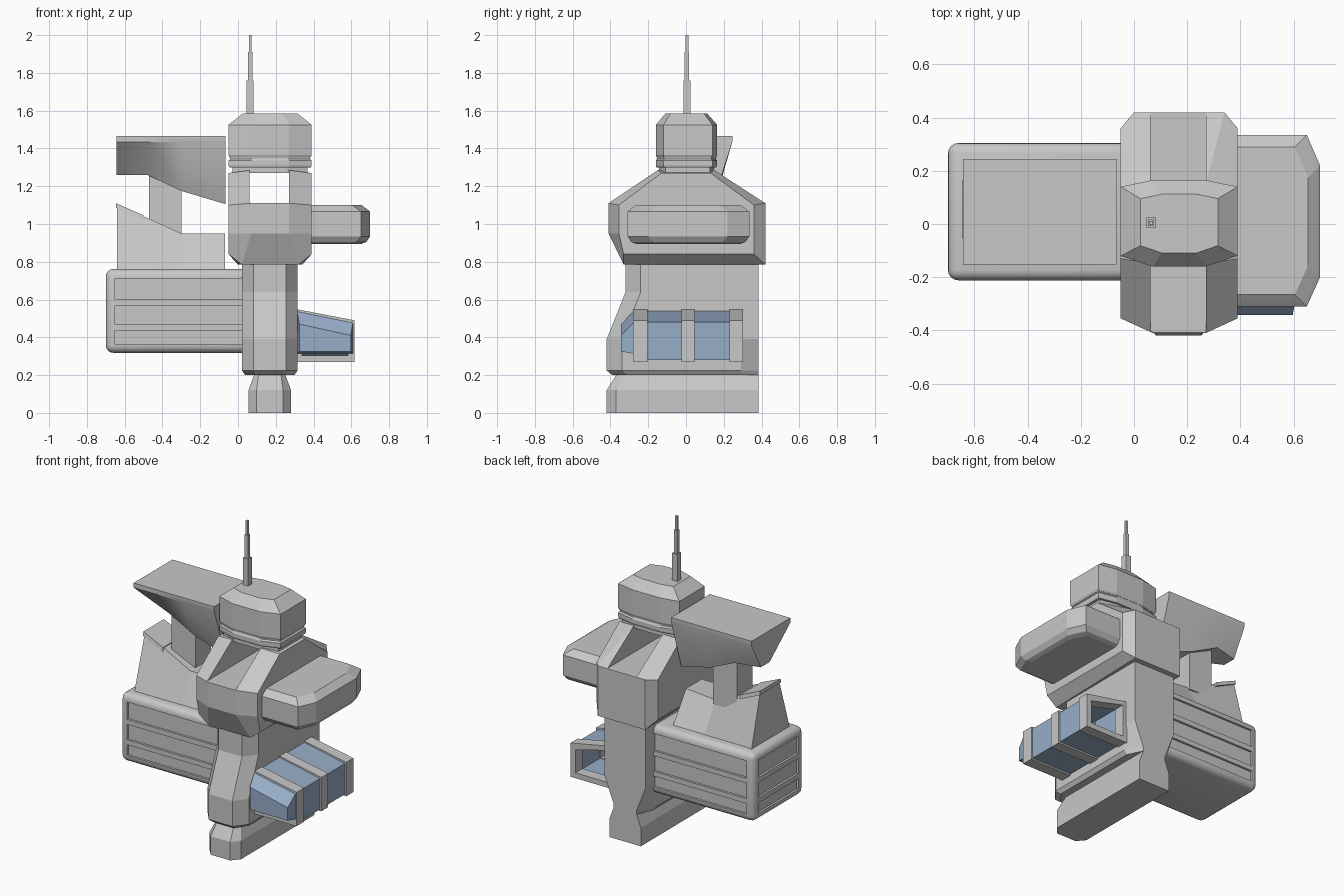
import bpy
import bmesh

if "Cube" in bpy.data.objects:
    bpy.data.objects.remove(bpy.data.objects["Cube"])


def material(name, rgb):
    mat = bpy.data.materials.new(name)
    mat.use_nodes = True
    mat.diffuse_color = (*rgb, 1)
    for node in mat.node_tree.nodes:
        if node.type == 'BSDF_PRINCIPLED':
            node.inputs["Base Color"].default_value = (*rgb, 1)
    return mat


GREY = material("light grey", (.58, .58, .58))
BLUE = material("glass blue", (.31, .42, .58))


def finish(name, bm, mat=GREY, smooth=False):
    """Turn a bmesh into a named, coloured object."""
    bmesh.ops.recalc_face_normals(bm, faces=bm.faces)
    mesh = bpy.data.meshes.new(name)
    bm.to_mesh(mesh)
    bm.free()
    mesh.materials.append(mat)
    obj = bpy.data.objects.new(name, mesh)
    bpy.context.collection.objects.link(obj)
    if smooth:
        activate(obj)
        bpy.ops.object.shade_smooth_by_angle()
    return obj


def activate(obj):
    bpy.ops.object.select_all(action='DESELECT')
    obj.select_set(True)
    bpy.context.view_layer.objects.active = obj


def loft(name, rings, mat=GREY, closed=False, smooth=False):
    """Bridge rings of points; cap the ends, or join last to first."""
    bm = bmesh.new()
    loops = [[bm.verts.new(p) for p in ring] for ring in rings]
    pairs = list(zip(loops, loops[1:]))
    if closed:
        pairs.append((loops[-1], loops[0]))
    else:
        bm.faces.new(loops[0])
        bm.faces.new(loops[-1])
    for a, b in pairs:
        for i in range(len(a)):
            j = (i + 1) % len(a)
            bm.faces.new((a[i], a[j], b[j], b[i]))
    return finish(name, bm, mat, smooth)


def add_box(bm, x, y, z):
    """Add a box given its x, y and z ranges."""
    made = bmesh.ops.create_cube(bm, size=1)["verts"]
    for v in made:
        for axis, (lo, hi) in enumerate((x, y, z)):
            v.co[axis] = hi if v.co[axis] > 0 else lo


def box(name, x, y, z):
    bm = bmesh.new()
    add_box(bm, x, y, z)
    return finish(name, bm)


def cut(obj, cutter):
    """Subtract the cutter and remove it."""
    cutter.hide_render = True
    mod = obj.modifiers.new("cut", 'BOOLEAN')
    mod.operation = 'DIFFERENCE'
    mod.solver = 'EXACT'
    mod.object = cutter
    activate(obj)
    bpy.ops.object.modifier_apply(modifier="cut")
    bpy.data.objects.remove(cutter)


# Central column and foot: plan with a chamfered front, optional tapered back
MID = .168


def column_ring(z, half, front, front_half, depth, back_half):
    side = [(back_half, .385), (half, .29), (half, front + depth), (front_half, front)]
    right = [(MID + x, y, z) for x, y in side]
    left = [(MID - x, y, z) for x, y in reversed(side)]
    return right + left


loft("column", [
    column_ring(.2, .13, -.39, .075, .08, .083),
    column_ring(.225, .148, -.42, .085, .08, .083),
    column_ring(.39, .148, -.42, .085, .08, .148),
    column_ring(.64, .148, -.32, .085, .08, .148),
    column_ring(.88, .148, -.32, .085, .08, .148)])
loft("foot", [
    column_ring(0, .113, -.42, .07, .05, .113),
    column_ring(.12, .113, -.42, .07, .05, .113),
    column_ring(.2, .083, -.37, .06, .04, .083),
    column_ring(.23, .083, -.37, .06, .04, .083)])

# Upper block: full profile, smaller end profile, and end chamfer width
BLOCK = [((-.33, .785), (-.33, .84), .07), ((-.41, .95), (-.355, .95), .12),
         ((-.41, 1.11), (-.355, 1.1), .12), ((-.15, 1.285), (-.13, 1.27), .12),
         ((.15, 1.285), (.13, 1.27), .12), ((.42, 1.11), (.36, 1.1), .05),
         ((.42, .785), (.36, .84), .05)]
LEFT, RIGHT = -.05, .39
block = loft("upper_block", [
    [(LEFT, *small) for big, small, w in BLOCK],
    [(LEFT + w, *big) for big, small, w in BLOCK],
    [(RIGHT - w, *big) for big, small, w in BLOCK],
    [(RIGHT, *small) for big, small, w in BLOCK]])
cut(block, box("channel_cutter", (.062, .27), (-1, 1), (1.112, 1.5)))

# Collar and head share one faceted plan
HEAD = [(-.22, -.12), (-.1, -.16), (.1, -.16), (.22, -.12),
        (.22, .14), (.1, .165), (-.1, .165), (-.22, .14)]


def head_ring(z, sx, sy):
    return [(.17 + x * sx, y * sy, z) for x, y in HEAD]


loft("collar", [head_ring(*r) for r in (
    (1.27, .9, .9), (1.3, .9, .9), (1.3, .98, .98), (1.31, 1, 1),
    (1.335, 1, 1), (1.345, .96, .96), (1.37, .96, .96))])
loft("head", [head_ring(*r) for r in (
    (1.352, .97, .97), (1.365, 1, 1), (1.525, 1, 1), (1.585, .66, .68))])

# Stepped antenna
for i, (lo, hi, r) in enumerate(((1.57, 1.76, .019), (1.75, 1.91, .012), (1.9, 2, .007))):
    box(f"antenna_{i + 1}", (.064 - r, .064 + r), (.005 - r, .005 + r), (lo, hi))

# Rounded side box with three recessed panels on each outer face
bm = bmesh.new()
add_box(bm, (-.7, .1), (-.212, .305), (.318, .762))
bmesh.ops.bevel(bm, geom=bm.edges[:], offset=.04, segments=4,
                profile=.5, affect='EDGES')
side_box = finish("side_box", bm, smooth=True)
bm = bmesh.new()
for z in ((.365, .435), (.467, .567), (.6, .712)):
    add_box(bm, (-.65, .05), (-.3, -.198), z)
    add_box(bm, (-.65, .05), (.291, .4), z)
    add_box(bm, (-.8, -.686), (-.155, .25), z)
cut(side_box, finish("panel_cutter", bm))


# Turret pedestal, neck and hood
def section(x, low, high, y_low, y_high):
    return [(x, y_low[0], low), (x, y_low[1], low),
            (x, y_high[1], high), (x, y_high[0], high)]


WIDE = (-.155, .247)
loft("pedestal", [
    section(-.64, .74, 1.105, WIDE, (-.04, .15)),
    section(-.3, .74, .95, WIDE, (-.06, .13)),
    section(-.07, .74, .95, WIDE, (-.06, .1))])
loft("pedestal_lip", [
    section(-.645, 1.085, 1.11, (-.055, .165), (-.05, .16)),
    section(-.5, 1.02, 1.046, (-.06, .165), (-.055, .16))])
box("neck", (-.47, -.3), (-.01, .15), (.93, 1.3))


def hood_section(x, low, y_low):
    return [(x, y_low[0], low), (x, y_low[1], low), (x, .245, 1.435),
            (x, .245, 1.465), (x, -.153, 1.465), (x, -.153, 1.435)]


loft("hood", [
    hood_section(-.643, 1.26, (.06, .15)),
    hood_section(-.48, 1.26, (-.02, .19)),
    hood_section(-.3, 1.175, (-.03, .17)),
    hood_section(-.065, 1.105, (-.04, .14))], smooth=True)

# Side pod with softened upper and lower rims
POD = [(.3, -.31, 0), (.65, -.31, -1), (.7, -.2, -1),
       (.7, .22, 1), (.65, .335, 1), (.3, .335, 0)]


def pod_ring(z, inset):
    ring = []
    for x, y, s in POD:
        dx = inset if s else 0
        ring.append((x - dx, y - inset if y > 0 else y + inset, z))
    return ring


loft("side_pod", [pod_ring(*r) for r in (
    (.895, .045), (.905, .02), (.935, 0), (1.065, 0), (1.075, .012), (1.1, .045))])


# Glass bay: slanted-roof tube, open at the back, with frames around it
def bay_ring(y, inset, low=.27, drop=0):
    right = .617 - inset
    return [(.305 + inset, y, low + inset), (right, y, low + inset),
            (right, y, .49 - inset - drop), (.305 + inset, y, .55 - inset - drop)]


loft("bay_glass", [
    bay_ring(-.343, .02, .305, .06), bay_ring(-.275, .008, .305),
    bay_ring(-.25, .01), bay_ring(.28, .01),
    bay_ring(.28, .03), bay_ring(-.24, .03)], BLUE)
for name, y0, y1 in (("front", -.28, -.205), ("middle", -.025, .045), ("back", .23, .303)):
    loft(f"bay_frame_{name}", [
        bay_ring(y0, 0), bay_ring(y1, 0), bay_ring(y1, .035),
        bay_ring(y0, .035)], closed=True)
